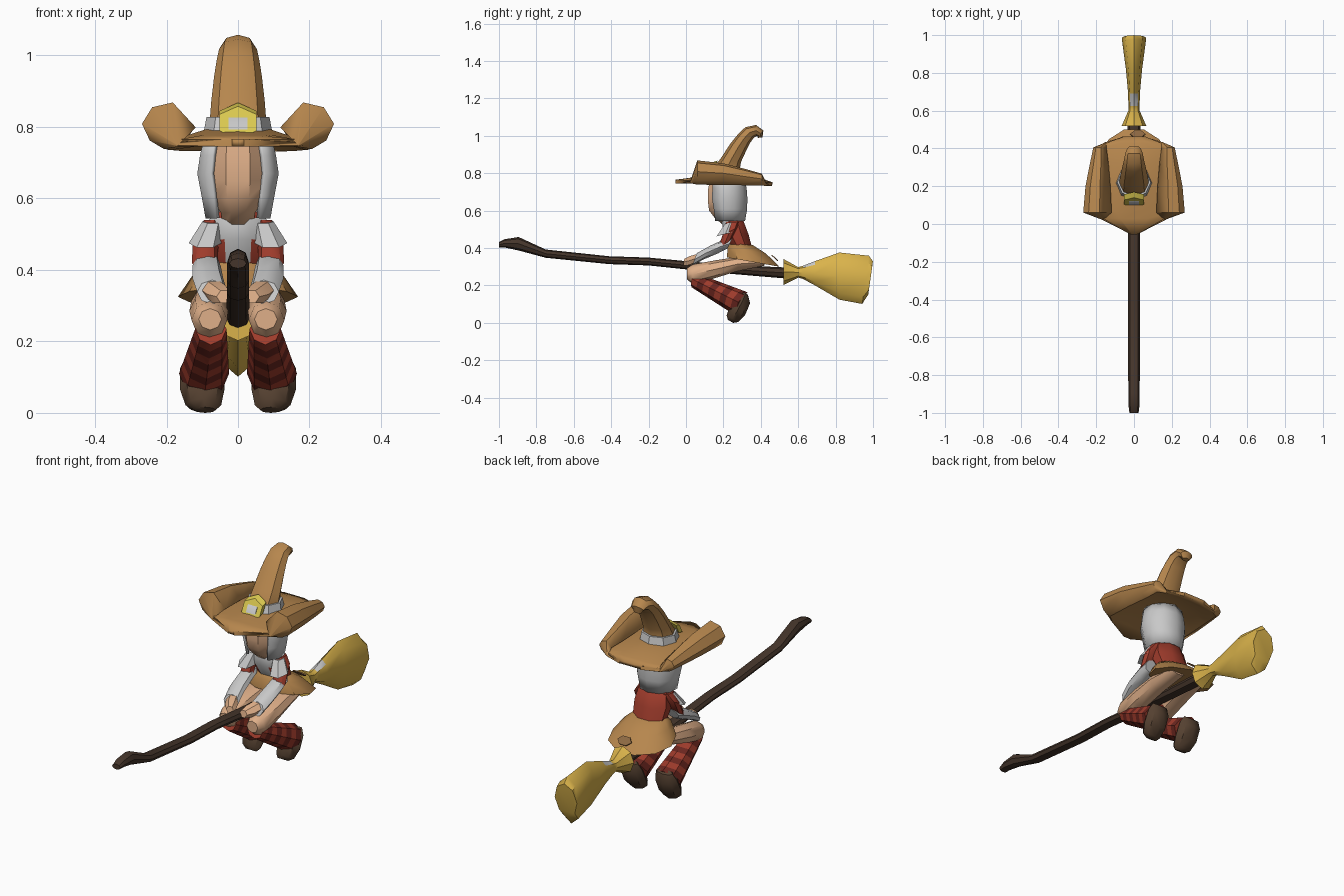
import bpy, bmesh, math
from mathutils import Vector


def mat(name, r, g, b):
    m = bpy.data.materials.new(name)
    m.diffuse_color = (r, g, b, 1)
    return m


TAN = mat("tan cloth", 0.47, 0.24, 0.075)
SKIN = mat("skin", 0.74, 0.43, 0.25)
GREY = mat("light grey", 0.58, 0.58, 0.58)
RED = mat("red cloth", 0.35, 0.045, 0.025)
DARKRED = mat("dark red stripe", 0.15, 0.02, 0.014)
WOOD = mat("dark wood", 0.06, 0.036, 0.024)
SHOE = mat("shoe leather", 0.09, 0.052, 0.03)
STRAW = mat("straw", 0.70, 0.45, 0.07)
BRASS = mat("brass", 0.70, 0.58, 0.08)
PATCH = mat("patch cloth", 0.27, 0.14, 0.055)


def finish(name, bm, mats, rule=None, thick=0):
    bmesh.ops.recalc_face_normals(bm, faces=bm.faces)
    bm.normal_update()
    if rule:
        for f in bm.faces:
            f.material_index = rule(f)
    me = bpy.data.meshes.new(name)
    bm.to_mesh(me)
    bm.free()
    ob = bpy.data.objects.new(name, me)
    bpy.context.collection.objects.link(ob)
    for m in mats:
        me.materials.append(m)
    if thick:
        s = ob.modifiers.new("thickness", 'SOLIDIFY')
        s.thickness = thick
        s.offset = 0
    return ob


def skin_rows(bm, rows, closed, stripes=False):
    """Bridge neighbouring rows of vertices with quads."""
    for k, (a, b) in enumerate(zip(rows, rows[1:])):
        n = len(a)
        for i in range(n if closed else n - 1):
            j = (i + 1) % n
            f = bm.faces.new((a[i], a[j], b[j], b[i]))
            f.material_index = k % 2 if stripes else 0


def loft(name, rings, mats, n=8, phase=0, arc=None, sx=1, rule=None,
         stripes=False, vee=0, thick=0):
    """Ring: x, y, z, half width in x, half depth, tilt of the depth axis in degrees."""
    bm = bmesh.new()
    rows = []
    for x, y, z, rx, rv, t in rings:
        t = math.radians(t)
        v = Vector((0, math.cos(t), math.sin(t)))
        d = Vector((0, -math.sin(t), math.cos(t)))
        row = []
        for i in range(n):
            if arc:
                a = math.radians(arc[0] + (arc[1] - arc[0]) * i / (n - 1))
            else:
                a = math.tau * (i + phase) / n
            p = Vector((x + rx * math.cos(a), y, z)) + v * rv * math.sin(a)
            p += d * vee * math.sin(a) ** 2
            p.x *= sx
            row.append(bm.verts.new(p))
        rows.append(row)
    skin_rows(bm, rows, not arc, stripes)
    if not arc:
        bm.faces.new(rows[0])
        bm.faces.new(rows[-1])
    return finish(name, bm, mats, rule, thick)


def pair(name, *args, **kw):
    for side, sx in (("left", 1), ("right", -1)):
        loft(side + "_" + name, *args, sx=sx, **kw)


# Broom: bent handle, flared straw with a grey tie on top
loft("broom_handle", [(0, y, z, rx, rv, 90) for y, z, rx, rv in (
    (-1, .418, .024, .014), (-.97, .425, .028, .022), (-.895, .423, .03, .036),
    (-.75, .37, .031, .022), (-.41, .335, .031, .021), (-.2, .328, .031, .021),
    (0, .308, .032, .022), (.25, .285, .032, .024), (.56, .265, .034, .03))], [WOOD])
loft("broom_straw", [
    (0, .52, .272, .065, .07, 90), (0, .60, .27, .03, .028, 90),
    (0, .625, .27, .03, .035, 90), (0, .69, .265, .031, .065, 90),
    (0, .82, .25, .043, .126, 90), (0, .96, .23, .062, .13, 82),
    (0, .987, .24, .064, .09, 82)], [STRAW, GREY],
    rule=lambda f: int(f.normal.z > .5 and .62 < f.calc_center_median().y < .67))

# Hat brim: sections along y, sides rolled up and inwards
bm = bmesh.new()
rows = []
for y, z, w, s, hump in ((-.055, .755, .015, 0, 0), (.03, .755, .165, 0, .01),
                         (.065, .748, .205, 1, .02), (.2, .748, .20, .85, .035),
                         (.32, .745, .19, .6, .03), (.40, .745, .185, .4, .015),
                         (.425, .742, .15, 0, .01), (.46, .742, .06, 0, 0)):
    half = [(w * .45, z + hump), (w, z), (w + .035 * s, z + .02 * s),
            (w + .055 * s, z + .06 * s), (w + .03 * s, z + .10 * s),
            (w - .02 * s, z + .112 * s), (w - .08 * s, z + .045 * s)]
    if s == 0:
        half = half[:1] + [(w + i * .0005, z) for i in range(6)]
    pts = [(-a, b) for a, b in reversed(half)] + [(0, z + hump * 1.2)] + half
    rows.append([bm.verts.new((a, y, b)) for a, b in pts])
skin_rows(bm, rows, False)
finish("hat_brim", bm, [TAN], thick=.02)

# Hat crown bending backwards, band and buckle
loft("hat_crown", [
    (0, .215, .77, .085, .085, 0), (0, .22, .83, .078, .068, -5),
    (0, .24, .87, .075, .055, -10), (0, .28, .94, .067, .046, -25),
    (0, .31, .985, .06, .04, -32), (0, .34, 1.018, .053, .036, -50),
    (0, .375, 1.028, .046, .03, -88), (0, .40, 1.012, .036, .021, -130),
    (0, .395, .99, .02, .014, -175)], [TAN])
loft("hat_band", [(0, .215, .765, .10, .10, 0), (0, .22, .828, .088, .08, 0)], [GREY])
loft("hat_buckle", [(0, .145, .822, .06, .052, 62), (0, .115, .812, .06, .052, 62)],
     [BRASS], n=6, phase=.5)
loft("buckle_centre", [(0, .118, .813, .038, .025, 62), (0, .110, .809, .038, .025, 62)],
     [GREY], n=4, phase=.5)

# Head and hair
loft("head", [
    (0, .24, .52, .045, .04, 0), (0, .21, .56, .052, .06, 0),
    (0, .205, .60, .08, .088, 0), (0, .20, .65, .088, .09, 0),
    (0, .20, .71, .088, .09, 0), (0, .205, .775, .08, .08, 0)], [SKIN], phase=.5)
loft("hair", [
    (0, .215, .77, .092, .09, 0), (0, .22, .72, .104, .098, 0),
    (0, .22, .67, .112, .102, 0), (0, .225, .61, .10, .096, 0),
    (0, .225, .545, .088, .085, 0)], [GREY], n=9, arc=(-50, 230), thick=.012)

# Bodice with a pale front
loft("bodice", [
    (0, .235, .57, .045, .04, 0), (0, .25, .545, .085, .062, 0),
    (0, .265, .48, .098, .075, -5), (0, .30, .40, .088, .062, -10)],
    [RED, GREY], phase=.5, rule=lambda f: int(f.normal.y < -.8))

# Arms: red upper sleeve, pale shoulder frill, pale forearm, hand
pair("upper_sleeve", [
    (.065, .25, .54, .03, .035, 0), (.09, .235, .49, .036, .042, 25),
    (.093, .205, .42, .036, .04, 30)], [RED])
pair("shoulder_frill", [
    (.07, .235, .535, .03, .03, 10), (.092, .21, .475, .046, .055, 15)],
    [GREY], n=6)
pair("forearm_sleeve", [
    (.088, .235, .425, .034, .03, 65), (.088, .19, .41, .04, .042, 65),
    (.084, .11, .375, .043, .04, 65), (.072, .045, .338, .042, .036, 70)], [GREY])
pair("hand", [
    (.07, .055, .345, .034, .03, 70), (.052, .015, .332, .034, .03, 75),
    (.038, -.012, .325, .022, .02, 80)], [SKIN], n=6)

# Skirt with a sewn patch on the back
loft("skirt", [
    (0, .30, .42, .088, .062, -5), (0, .325, .388, .125, .11, -10),
    (0, .36, .325, .168, .15, -10)], [TAN], n=10)
loft("skirt_patch", [(.02, .473, .345, .04, .026, -42), (.02, .477, .349, .04, .026, -42)],
     [PATCH], n=6)

# Legs: thigh, striped stocking, shoe
pair("thigh", [
    (.078, .005, .262, .032, .03, 90), (.08, .035, .26, .05, .052, 90),
    (.082, .15, .285, .054, .05, 82), (.075, .28, .315, .055, .04, 80),
    (.065, .42, .325, .045, .02, 85)], [SKIN])
pair("stocking", [
    (.076 + .019 * k / 8, .03 + .25 * k / 8, .235 - .125 * k / 8,
     .044 + .026 * k / 8, .04 + .03 * k / 8, -117) for k in range(9)],
    [RED, DARKRED], stripes=True, vee=.02)
pair("shoe", [
    (.10, .318, .158, .045, .015, -30), (.10, .306, .125, .062, .042, -30),
    (.10, .275, .065, .062, .047, -30), (.097, .248, .022, .05, .036, -30),
    (.092, .238, .008, .03, .016, -30)], [SHOE])

# Soft shading with crisp folds
bpy.ops.object.select_all(action='SELECT')
bpy.context.view_layer.objects.active = bpy.data.objects["head"]
bpy.ops.object.shade_smooth_by_angle(angle=math.radians(40))
